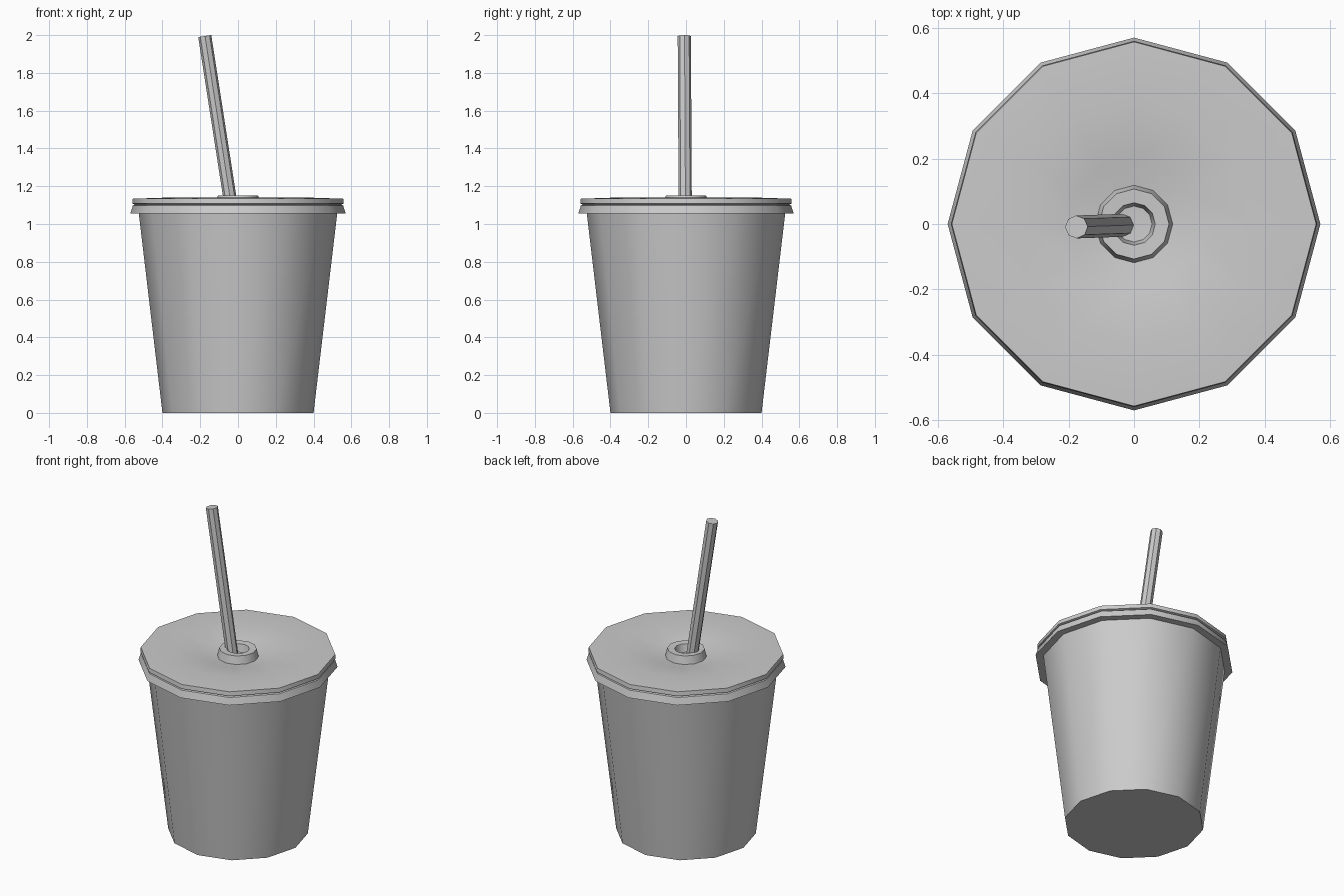
import bpy, bmesh, math
from mathutils import Vector

if "Cube" in bpy.data.objects:
    bpy.data.objects.remove(bpy.data.objects["Cube"])


def finish(name, bm, angle):
    bmesh.ops.remove_doubles(bm, verts=bm.verts, dist=1e-5)
    bmesh.ops.recalc_face_normals(bm, faces=bm.faces)
    mesh = bpy.data.meshes.new(name)
    bm.to_mesh(mesh)
    bm.free()
    obj = bpy.data.objects.new(name, mesh)
    bpy.context.collection.objects.link(obj)
    bpy.ops.object.select_all(action='DESELECT')
    obj.select_set(True)
    bpy.context.view_layer.objects.active = obj
    bpy.ops.object.shade_smooth_by_angle(angle=math.radians(angle))
    return obj


def lathe(name, profile, sides=12):
    """Revolve (radius, z) points about the z axis."""
    bm = bmesh.new()
    verts = [bm.verts.new((r, 0, z)) for r, z in profile]
    edges = [bm.edges.new(pair) for pair in zip(verts, verts[1:])]
    bmesh.ops.spin(bm, geom=verts + edges, cent=(0, 0, 0), axis=(0, 0, 1),
                   angle=math.tau, steps=sides, use_merge=True)
    return finish(name, bm, 35)


# Tapered cup with closed base
lathe("cup", [(0, 0), (0.40, 0), (0.527, 1.07)])

# Lid: flared skirt, groove, upper band and gently dished top
lathe("lid", [(0.522, 1.055), (0.57, 1.055), (0.557, 1.098), (0.545, 1.103),
              (0.56, 1.108), (0.557, 1.134), (0.37, 1.14), (0.20, 1.118),
              (0.11, 1.10), (0, 1.095)])

# Raised collar around the straw hole
lathe("straw_collar", [(0.12, 1.095), (0.107, 1.15), (0.065, 1.148),
                       (0.055, 1.10)])

# Leaning eight-sided straw
start, end = Vector((-0.034, -0.004, 1.08)), Vector((-0.176, -0.009, 1.995))
axis = end - start
bm = bmesh.new()
bmesh.ops.create_cone(bm, cap_ends=True, segments=8, radius1=0.035,
                      radius2=0.035, depth=axis.length)
straw = finish("straw", bm, 30)
straw.location = (start + end) / 2
straw.rotation_euler = axis.to_track_quat('Z', 'Y').to_euler()
